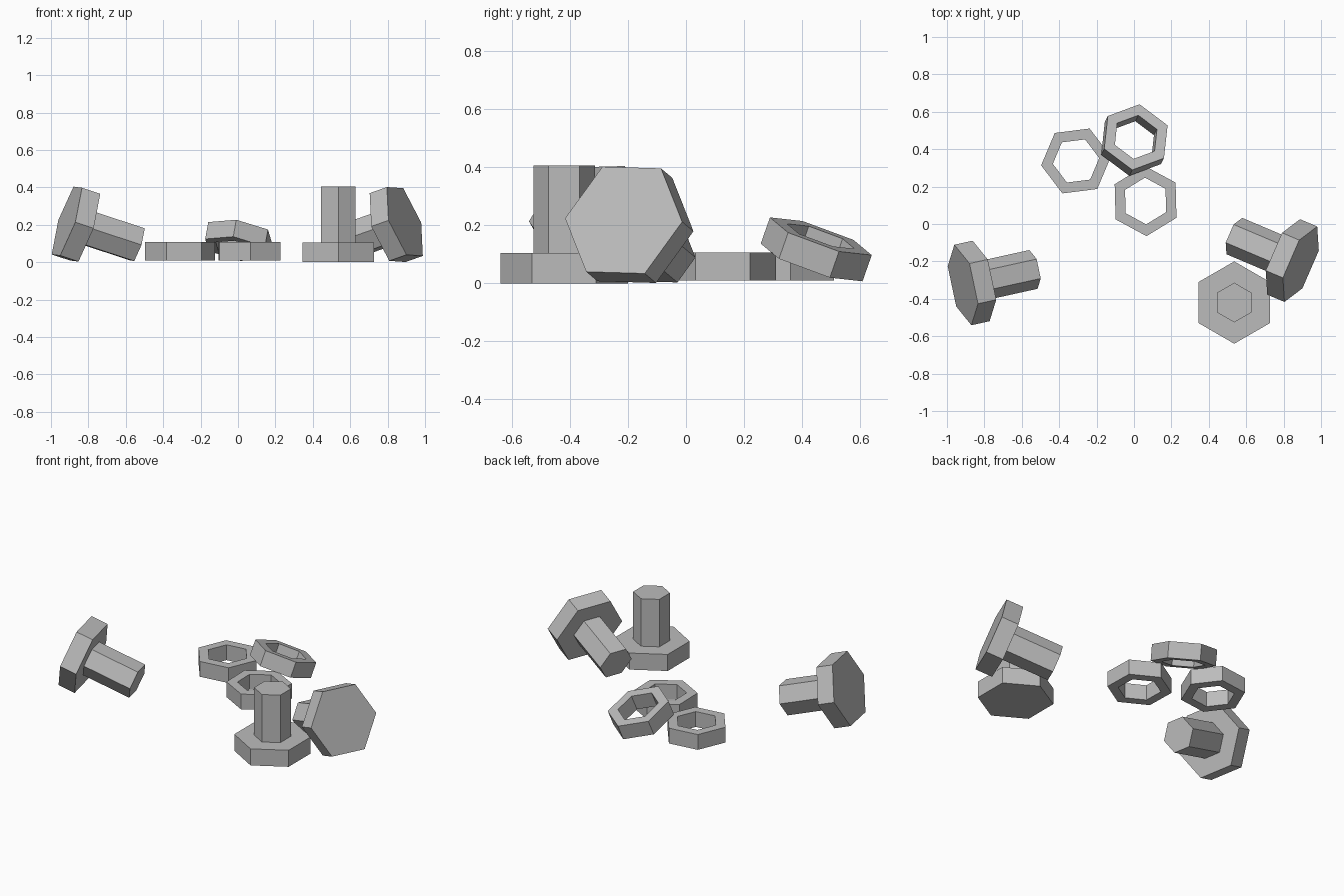
import bpy
import bmesh
from math import cos, sin, pi
from mathutils import Matrix, Vector

if "Cube" in bpy.data.objects:
    bpy.data.objects.remove(bpy.data.objects["Cube"])

SIDES = 6
HEAD_R, HEAD_H = 0.22, 0.105
SHAFT_R, BOLT_L = 0.106, 0.406
NUT_R, HOLE_R, NUT_H = 0.188, 0.125, 0.097

# Single steel colour
steel = bpy.data.materials.new("steel_grey")
steel.use_nodes = True
colour = (0.5, 0.5, 0.5, 1)
steel.diffuse_color = colour
steel.node_tree.nodes["Principled BSDF"].inputs["Base Color"].default_value = colour


def placement(origin, axis, corner):
    """Local z runs along axis, one hexagon corner points towards corner."""
    z = Vector(axis).normalized()
    x = Vector(corner)
    x = (x - z * x.dot(z)).normalized()
    rot = Matrix((x, z.cross(x), z)).transposed().to_4x4()
    return Matrix.Translation(origin) @ rot


def hex_solid(name, profile, closed, matrix):
    """Sweep a (radius, height) profile around six sides."""
    bm = bmesh.new()
    rings = [[bm.verts.new((r * cos(2 * pi * i / SIDES), r * sin(2 * pi * i / SIDES), h))
              for i in range(SIDES)] for r, h in profile]
    pairs = list(zip(rings, rings[1:]))
    if closed:
        pairs.append((rings[-1], rings[0]))
    else:
        bm.faces.new(rings[0])
        bm.faces.new(rings[-1])
    for a, b in pairs:
        for i in range(SIDES):
            j = (i + 1) % SIDES
            bm.faces.new((a[i], a[j], b[j], b[i]))
    bmesh.ops.recalc_face_normals(bm, faces=bm.faces)
    mesh = bpy.data.meshes.new(name)
    bm.to_mesh(mesh)
    bm.free()
    mesh.materials.append(steel)
    obj = bpy.data.objects.new(name, mesh)
    obj.matrix_world = matrix
    bpy.context.collection.objects.link(obj)


bolt_profile = [(HEAD_R, 0), (HEAD_R, HEAD_H), (SHAFT_R, HEAD_H), (SHAFT_R, BOLT_L)]
nut_profile = [(HOLE_R, 0), (NUT_R, 0), (NUT_R, NUT_H), (HOLE_R, NUT_H)]

# Bolts: name, centre of head face, shaft direction, corner direction
for name, origin, axis, corner in (
    ("standing_bolt", (0.536, -0.42, 0), (0, 0, 1), (0, 1, 0)),
    ("left_lying_bolt", (0.892, -0.215, 0.218), (-0.874, 0.37, -0.31), (0.39, 0.92, -0.03)),
    ("right_lying_bolt", (-0.915, -0.326, 0.22), (0.93, 0.205, -0.307), (-0.215, 0.976, 0.03)),
):
    hex_solid(name, bolt_profile, False, placement(origin, axis, corner))

# Nuts: two flat on the ground and one leaning on them
for name, origin, axis, corner in (
    ("flat_nut_right", (-0.31, 0.337, 0.01), (0, 0, 1), (0.075, 0.178, 0)),
    ("flat_nut_centre", (0.062, 0.123, 0.01), (0, 0, 1), (0.005, -0.19, 0)),
    ("leaning_nut", (-0.006, 0.433, 0.072), (0.167, 0.326, 0.93), (0.02, 0.18, -0.066)),
):
    hex_solid(name, nut_profile, True, placement(origin, axis, corner))
